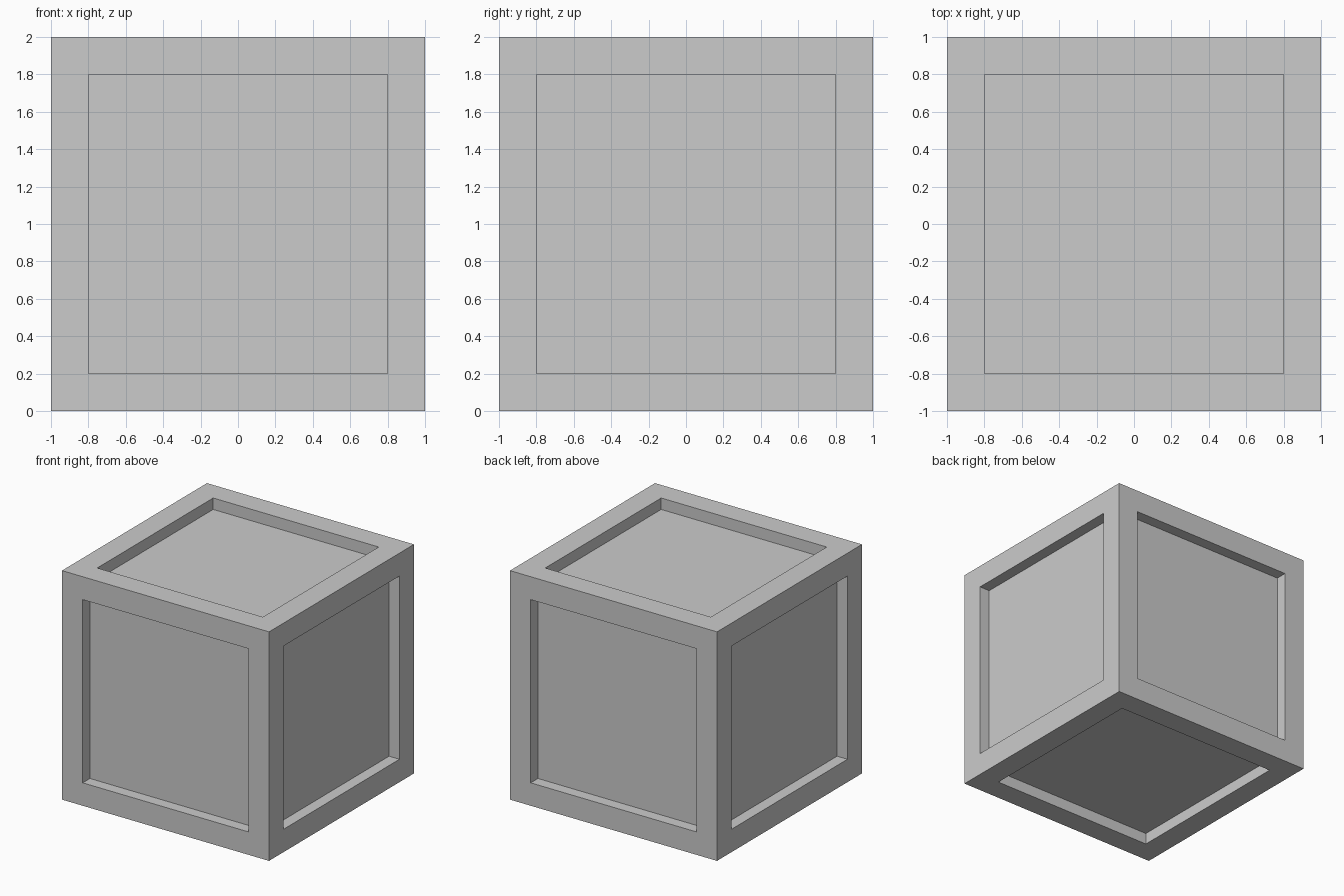
import bpy, bmesh
from mathutils import Matrix

if "Cube" in bpy.data.objects:
    bpy.data.objects.remove(bpy.data.objects["Cube"])

BORDER, DEPTH = 0.2, 0.1

# Cube body standing on the ground
bm = bmesh.new()
bmesh.ops.create_cube(bm, size=2, matrix=Matrix.Translation((0, 0, 1)))

# Frame border on every side, then a straight-walled recessed panel
panels = bm.faces[:]
bmesh.ops.inset_individual(bm, faces=panels, thickness=BORDER, use_even_offset=True)
recessed = bmesh.ops.extrude_discrete_faces(bm, faces=panels)["faces"]
for face in recessed:
    face.normal_update()
    bmesh.ops.translate(bm, verts=face.verts[:], vec=-face.normal * DEPTH)
bmesh.ops.recalc_face_normals(bm, faces=bm.faces[:])

mesh = bpy.data.meshes.new("crate")
bm.to_mesh(mesh)
bm.free()
crate = bpy.data.objects.new("crate", mesh)
bpy.context.collection.objects.link(crate)
